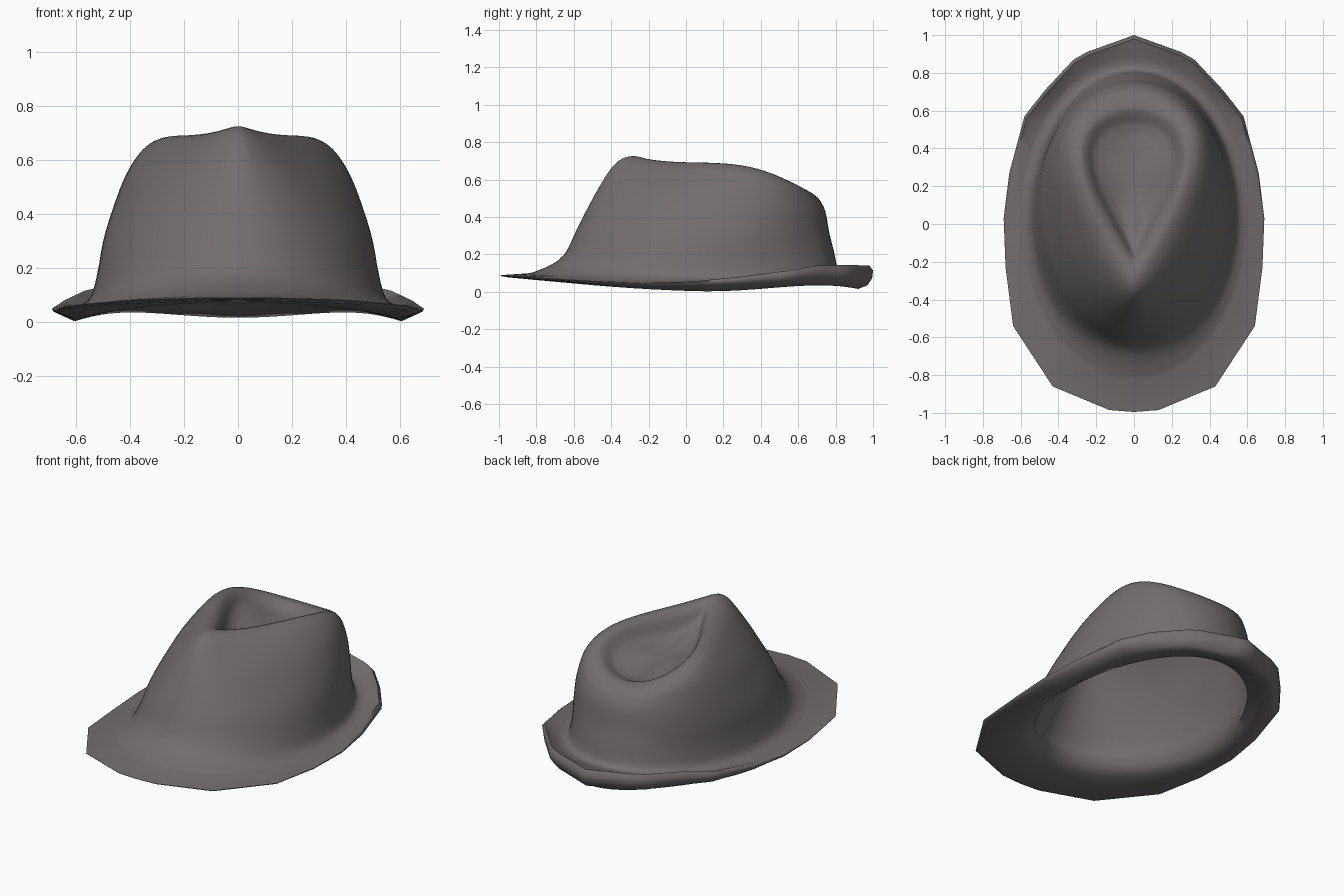
import bpy, bmesh, math

if "Cube" in bpy.data.objects:
    bpy.data.objects.remove(bpy.data.objects["Cube"])

# Half outline of the brim edge, front to back: x, y, z of upper lip, z of lower lip
EDGE = [(0, -.995, .09, .08), (.13, -.985, .09, .078), (.43, -.86, .08, .066),
        (.64, -.54, .06, .045), (.68, -.23, .047, .03), (.69, .03, .055, .03),
        (.66, .27, .078, .035), (.58, .57, .115, .05), (.47, .71, .14, .055),
        (.32, .87, .143, .045), (.25, .91, .143, .04), (0, 1, .14, .035)]
SUB = 4

# Crown rings, brim to dent: front y, back y, half width, z front / side / back, front pinch
CROWN = [(-.83, .89, .605, .10, .055, .115, 0),
         (-.73, .82, .55, .14, .085, .11, 0),
         (-.65, .79, .522, .20, .18, .22, 0),
         (-.59, .765, .508, .32, .30, .32, .06),
         (-.535, .745, .482, .43, .41, .43, .14),
         (-.47, .715, .443, .55, .53, .49, .27),
         (-.40, .69, .40, .66, .615, .515, .45),
         (-.34, .66, .352, .712, .668, .535, .58),
         (-.27, .61, .295, .725, .688, .545, .68),
         (-.20, .57, .255, .70, .66, .532, .75),
         (-.14, .53, .215, .635, .60, .515, .75),
         (-.04, .47, .15, .59, .568, .508, .6)]


def full(half):
    """Close a half ring by mirroring it in x."""
    return half + [(-x, y, z) for x, y, z in half[-2:0:-1]]


def samples():
    """Edge points subdivided between the outline corners, with their angle."""
    out = []
    ang = [math.atan2(p[0] / .69, -p[1]) for p in EDGE]
    for i in range(len(EDGE) - 1):
        for k in range(SUB):
            f = k / SUB
            p = tuple(a + (b - a) * f for a, b in zip(EDGE[i], EDGE[i + 1]))
            out.append((p, ang[i] + (ang[i + 1] - ang[i]) * f))
    return out + [(EDGE[-1], math.pi)]


SAMPLES = samples()


def lip(scale, mix):
    """Brim edge ring: mix 0 is the lower lip height, 1 the upper."""
    return full([(p[0] * scale, p[1] * scale, p[3] + (p[2] - p[3]) * mix)
                 for p, t in SAMPLES])


def ring(yf, yb, w, zf, zs, zb, pinch=0, lift=0):
    half = []
    for p, t in SAMPLES:
        c = math.cos(t)
        x = w * math.sin(t) * (1 - pinch * c) / (1 + .3 * pinch)
        y = (yf + yb) / 2 - (yb - yf) / 2 * c
        z = zs + (zf - zb) / 2 * c + ((zf + zb) / 2 - zs) * c * c
        z -= .1 * pinch * c * (1 - c * c)          # saddle behind the front peak
        if c < 0:
            z += lift * math.sin(2 * t) ** 2       # raised back quarters of the brim
        half.append((max(x, 0), y, z))
    return full(half)


def smooth_rows(rows, n):
    """Catmull-Rom interpolation between profile rows."""
    out = []
    for i in range(len(rows) - 1):
        quad = [rows[max(i - 1, 0)], rows[i], rows[i + 1], rows[min(i + 2, len(rows) - 1)]]
        for k in range(n):
            f = k / n
            out.append(tuple(.5 * (2 * b + (c - a) * f + (2 * a - 5 * b + 4 * c - d) * f * f
                                   + (3 * b - a - 3 * c + d) * f ** 3)
                             for a, b, c, d in zip(*quad)))
    return out + [rows[-1]]


def inner(row, i, ridge=8):
    """Inside lining: shrink the crown wall, keep clear below the dent."""
    d = .015 if i < ridge else -.006
    yf, yb, w, zf, zs, zb, p = row
    return (yf + d, yb - d, w - d, zf - .018, zs - .018, zb - .018, p)


# Ring stack from the inside top, down the lining, around the brim, up the crown
lining = smooth_rows([inner(r, i + 2) for i, r in enumerate(CROWN[2:])], 2)
rings = [ring(*r) for r in reversed(lining)]
rings.append(ring(-.64, .76, .505, .12, .05, .085))
rings.append(ring(-.74, .84, .55, .09, .02, .05, 0, .02))
rings.append(ring(-.85, .92, .61, .072, .004, .015, 0, .03))
rings.append(lip(.97, 0))
rings.append(lip(.995, .35))
rings.append(lip(1, .75))
rings.append(lip(.98, 1))
rings += [ring(*r) for r in smooth_rows(CROWN, 3)]

bm = bmesh.new()
loops = [[bm.verts.new(co) for co in r] for r in rings]
n = len(loops[0])
for a, b in zip(loops, loops[1:]):
    for j in range(n):
        k = (j + 1) % n
        bm.faces.new((a[j], a[k], b[k], b[j]))
# Close the dent floor, outside and inside
for loop, z in ((loops[-1], .55), (loops[0], .53)):
    centre = bm.verts.new((0, .24, z))
    for j in range(n):
        bm.faces.new((loop[j], loop[(j + 1) % n], centre))
bmesh.ops.recalc_face_normals(bm, faces=bm.faces)

mesh = bpy.data.meshes.new("felt_hat")
bm.to_mesh(mesh)
bm.free()
hat = bpy.data.objects.new("felt_hat", mesh)
bpy.context.collection.objects.link(hat)

felt = bpy.data.materials.new("warm_grey_felt")
felt.diffuse_color = (.17, .155, .152, 1)
felt.use_nodes = True
felt.node_tree.nodes["Principled BSDF"].inputs["Base Color"].default_value = felt.diffuse_color
mesh.materials.append(felt)

bpy.context.view_layer.objects.active = hat
hat.select_set(True)
bpy.ops.object.shade_smooth_by_angle(angle=math.radians(70))
